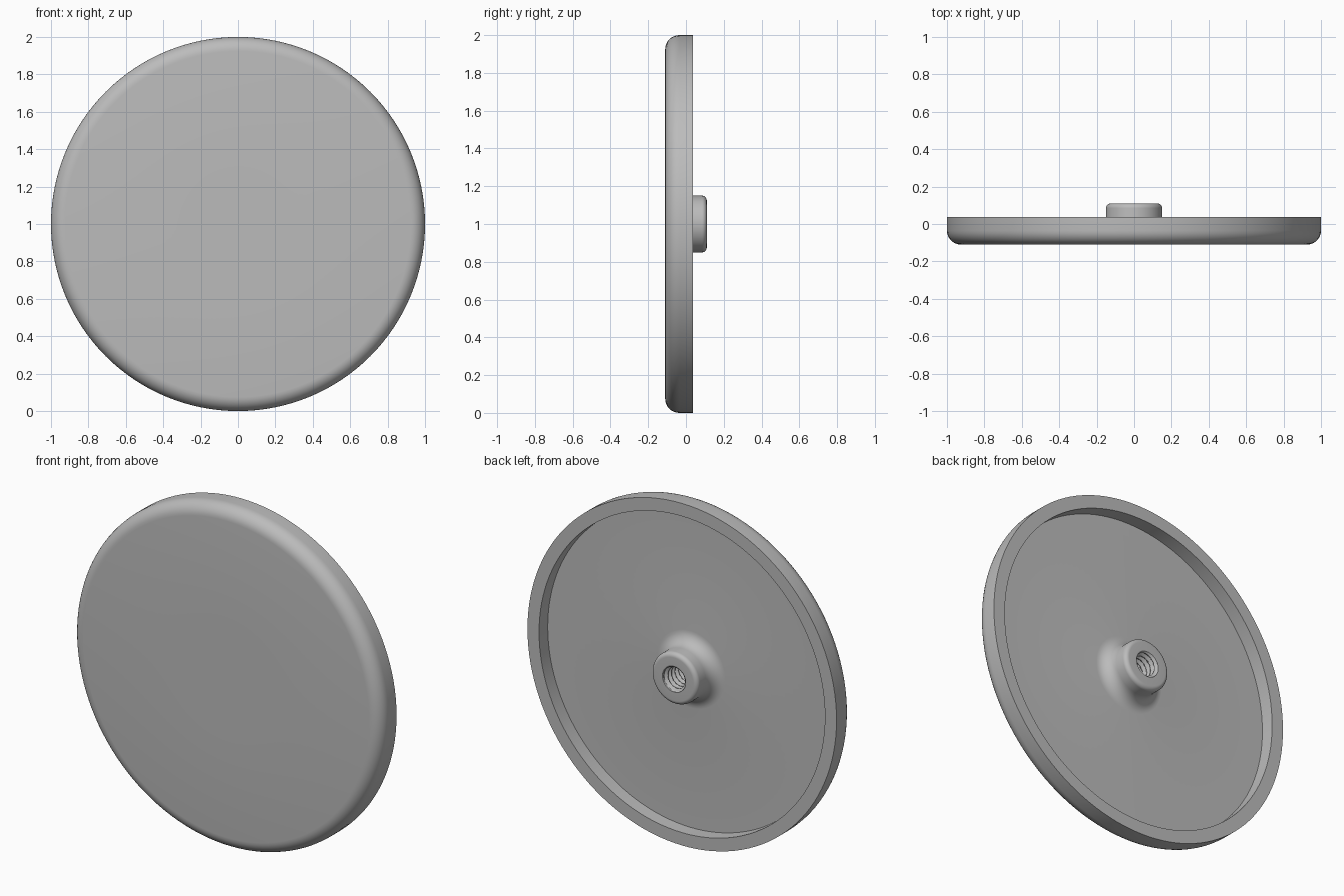
import bpy, bmesh, math
from mathutils import Vector

cube = bpy.data.objects.get("Cube")
if cube:
    bpy.data.objects.remove(cube, do_unlink=True)

# Single grey finish
grey = bpy.data.materials.new("plain_grey")
grey.use_nodes = True
GREY = (0.5, 0.5, 0.5, 1)
grey.diffuse_color = GREY
grey.node_tree.nodes["Principled BSDF"].inputs["Base Color"].default_value = GREY

BACK, FRONT, TOP = 0.037, -0.11, 0.11    # rim back, front face, boss end
FLOOR = -0.043                           # recess floor
RIM, BOSS, HOLE = 0.925, 0.15, 0.075
CENTRE = Vector((0, 0, 1))


def arc(r, y, radius, start, end, steps=8):
    """Points of a rounded corner in (radius, y)."""
    angles = [math.radians(start + (end - start) * i / steps) for i in range(steps + 1)]
    return [(r + radius * math.cos(a), y + radius * math.sin(a)) for a in angles]


def finish(name, bm, angle):
    bm.normal_update()
    mesh = bpy.data.meshes.new(name)
    bm.to_mesh(mesh)
    bm.free()
    mesh.materials.append(grey)
    obj = bpy.data.objects.new(name, mesh)
    bpy.context.collection.objects.link(obj)
    bpy.ops.object.select_all(action="DESELECT")
    obj.select_set(True)
    bpy.context.view_layer.objects.active = obj
    bpy.ops.object.shade_smooth_by_angle(angle=math.radians(angle))
    return obj


def rings(name, row_count, segments, point, angle, cap=False):
    """Rings round the y axis; point(row, turn) gives radius and y."""
    bm = bmesh.new()
    rows = []
    for i in range(row_count):
        row = []
        for j in range(segments):
            turn = j / segments
            r, y = point(i, turn)
            a = math.tau * turn
            row.append(bm.verts.new(CENTRE + Vector((r * math.cos(a), y, r * math.sin(a)))))
        rows.append(row)
    for a, b in zip(rows, rows[1:]):
        for j in range(segments):
            k = (j + 1) % segments
            bm.faces.new((a[j], b[j], b[k], a[k]))
    if cap:
        bm.faces.new(rows[-1][::-1])
    return bm, rows


# Cover: rounded front, hollow back, filleted boss
profile = (
    [(0.3, FRONT)]
    + arc(0.925, FRONT + 0.075, 0.075, -90, 0)
    + [(1, BACK), (RIM, BACK), (RIM, FLOOR)]
    + arc(BOSS + 0.075, FLOOR + 0.075, 0.075, 270, 180)
    + arc(BOSS - 0.025, TOP - 0.025, 0.025, 0, 90)
    + [(HOLE, TOP)]
)
bm, rows = rings("cover", len(profile), 128, lambda i, t: profile[i], 30)
bm.faces.new(rows[0])
bmesh.ops.recalc_face_normals(bm, faces=bm.faces[:])
if sum(f.normal.y * f.calc_area() for f in bm.faces if f.calc_center_median().y < FRONT + 0.001) > 0:
    bmesh.ops.reverse_faces(bm, faces=bm.faces[:])
finish("cover", bm, 30)

# Threaded socket: helical ridges down a blind hole
ROWS, PITCH, BOTTOM = 80, 0.032, -0.06


def thread(i, turn):
    s = i / (ROWS - 1)
    y = TOP + (BOTTOM - TOP) * s
    phase = (y / PITCH + turn) % 1
    ridge = min(1, max(0, 1.5 * (1 - abs(2 * phase - 1)) - 0.25))
    fade = min(1, 12 * s, 12 * (1 - s))
    return HOLE - 0.015 * ridge * fade, y


bm, rows = rings("threaded_socket", ROWS, 64, thread, 40, cap=True)
bm.normal_update()
# Socket walls face the axis
wall = bm.faces[0] if not bm.faces.ensure_lookup_table() else None
if wall.normal.dot(wall.calc_center_median() - CENTRE) > 0 and abs(wall.normal.y) < 0.9:
    bmesh.ops.reverse_faces(bm, faces=bm.faces[:])
finish("threaded_socket", bm, 40)
